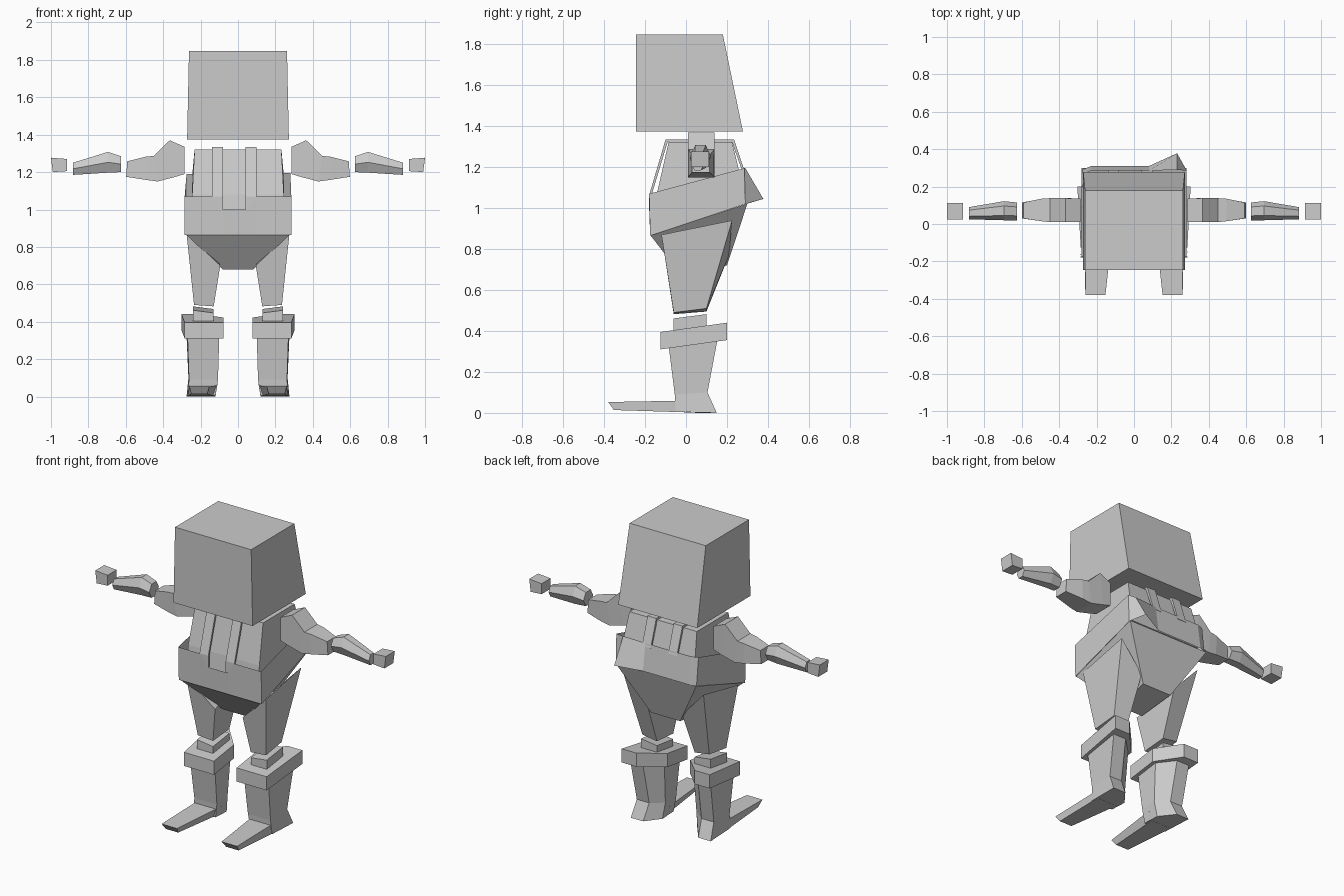
import bpy, bmesh


def loft(name, rings, caps=True):
    """Skin a list of matching point rings with flat faces."""
    bm = bmesh.new()
    vs = [[bm.verts.new(p) for p in r] for r in rings]
    n = len(rings[0])
    for a, b in zip(vs, vs[1:]):
        for i in range(n):
            j = (i + 1) % n
            bm.faces.new((a[i], a[j], b[j], b[i]))
    if caps:
        bm.faces.new(vs[0][::-1])
        bm.faces.new(vs[-1])
    bmesh.ops.recalc_face_normals(bm, faces=bm.faces)
    me = bpy.data.meshes.new(name)
    bm.to_mesh(me)
    bm.free()
    ob = bpy.data.objects.new(name, me)
    bpy.context.collection.objects.link(ob)
    return ob


def rect(hx, y0, y1, z0, z1=None):
    """Rectangle centred on x, z0 at the front edge and z1 at the back."""
    z1 = z0 if z1 is None else z1
    return [(-hx, y0, z0), (hx, y0, z0), (hx, y1, z1), (-hx, y1, z1)]


def pair(name, rings):
    """Build the part on both sides of x = 0."""
    for side, s in (("left", 1), ("right", -1)):
        loft(f"{name}_{side}", [[(s * x, y, z) for x, y, z in r] for r in rings])


def tilted(plan, z, slope, outer=0):
    """Plan outline on a sloping plane."""
    return [(x, y, z + slope * (y + 0.125) + outer * (x - 0.18)) for x, y in plan]


# Head
loft("head", [rect(0.272, -0.245, 0.278, 1.375), rect(0.262, -0.245, 0.18, 1.847)])

# Chest
loft("chest", [rect(0.245, -0.155, 0.27, 0.95, 1.05), rect(0.245, -0.14, 0.26, 1.08, 1.18),
               rect(0.232, -0.085, 0.225, 1.322)])

# Shoulder straps
for i, (a, b) in enumerate(((-0.14, -0.08), (0.04, 0.10))):
    path = [(-0.178, 1.0, 0.012, 0), (-0.178, 1.07, 0.012, 0), (-0.10, 1.335, 0.01, -0.013),
            (0.235, 1.335, -0.01, -0.013), (0.29, 1.17, -0.012, 0)]
    loft(f"strap_{i}", [[(a, y, z), (b, y, z), (b, y + dy, z + dz), (a, y + dy, z + dz)]
                        for y, z, dy, dz in path])

# Waist band with front notch and a bulge at one back corner
front = [(-0.285, 1.07), (-0.14, 1.07), (-0.08, 1.0), (0.06, 1.0), (0.10, 1.07), (0.285, 1.07)]
top = [(x, -0.18, z) for x, z in front] + [
    (0.28, 0.285, 1.195), (0.23, 0.29, 1.195), (0.08, 0.285, 1.19),
    (-0.23, 0.285, 1.19), (-0.275, 0.27, 1.19)]
bottom = [(x, -0.175, 0.865) for x, z in front] + [
    (0.28, 0.29, 1.02), (0.23, 0.378, 1.045), (0.08, 0.31, 1.025),
    (-0.23, 0.31, 1.025), (-0.275, 0.29, 1.02)]
loft("waist_band", [bottom, top], caps=False)

# Hips
loft("hips", [
    [(-0.083, -0.03, 0.68), (0.083, -0.03, 0.68), (0.10, 0.2, 0.72), (-0.10, 0.2, 0.72)],
    rect(0.28, -0.174, 0.3, 0.868, 1.022)])

# Thighs
pair("thigh", [
    [(0.13, -0.06, 0.482), (0.235, -0.06, 0.49), (0.23, 0.10, 0.51), (0.13, 0.10, 0.495)],
    [(0.095, -0.09, 0.70), (0.275, -0.12, 0.87), (0.278, 0.225, 0.94), (0.12, 0.21, 0.77)]])

# Knees
knee = [(0.13, -0.06), (0.24, -0.06), (0.24, 0.10), (0.13, 0.10)]
pair("knee", [tilted(knee, 0.37, 0.13, 0.1), tilted(knee, 0.445, 0.13, 0.13)])

# Boot cuffs
cuff = [(0.078, -0.125), (0.285, -0.125), (0.303, 0.20), (0.20, 0.20), (0.078, 0.07)]
pair("boot_cuff", [tilted(cuff, 0.31, 0.14), tilted(cuff, 0.395, 0.14)])

# Boot shafts
shaft_top = [(0.10, -0.085), (0.27, -0.085), (0.277, 0.155), (0.19, 0.155), (0.10, 0.07)]
pair("boot_shaft", [
    [(0.12, -0.05, 0.005), (0.27, -0.05, 0.005), (0.275, 0.15, 0), (0.19, 0.15, 0), (0.12, 0.06, 0)],
    [(0.107, -0.055, 0.09), (0.262, -0.055, 0.09), (0.265, 0.105, 0.10), (0.18, 0.105, 0.10),
     (0.107, 0.05, 0.10)],
    tilted(shaft_top, 0.325, 0.14)])

# Feet
pair("foot", [
    [(0.13, -0.0, 0.003), (0.268, -0.0, 0.003), (0.262, -0.0, 0.06), (0.11, -0.0, 0.06)],
    [(0.165, -0.352, 0.014), (0.25, -0.352, 0.014), (0.26, -0.38, 0.053), (0.153, -0.38, 0.053)]])


# Upper arms: x and z of upper edge, x and z of lower edge, y range
def section(xt, zt, xb, zb, y0, y1):
    return [(xb, y0, zb), (xb, y1, zb), (xt, y1, zt), (xt, y0, zt)]


pair("upper_arm", [section(*s) for s in (
    (0.285, 1.335, 0.285, 1.19, 0.01, 0.135), (0.365, 1.37, 0.34, 1.173, 0.01, 0.138),
    (0.45, 1.287, 0.43, 1.15, 0.01, 0.138), (0.495, 1.282, 0.49, 1.158, 0.015, 0.135),
    (0.592, 1.258, 0.598, 1.175, 0.03, 0.115))])


# Forearms: six-sided sections
def hexagon(x, z0, z1, y0, y1):
    zm, w = z0 + (z1 - z0) * 0.5, (y1 - y0) * 0.25
    return [(x, y0, zm), (x, y0 + w, z0), (x, y1 - w, z0), (x, y1, zm),
            (x, y1 - w, z1), (x, y0 + w, z1)]


pair("forearm", [hexagon(0.625, 1.2, 1.285, 0.02, 0.115), hexagon(0.695, 1.197, 1.308, 0.02, 0.122),
                 hexagon(0.883, 1.185, 1.25, 0.025, 0.09)])

# Hands
pair("hand", [section(0.915, 1.27, 0.915, 1.205, 0.025, 0.113),
              section(1.0, 1.277, 0.99, 1.2, 0.025, 0.113)])
